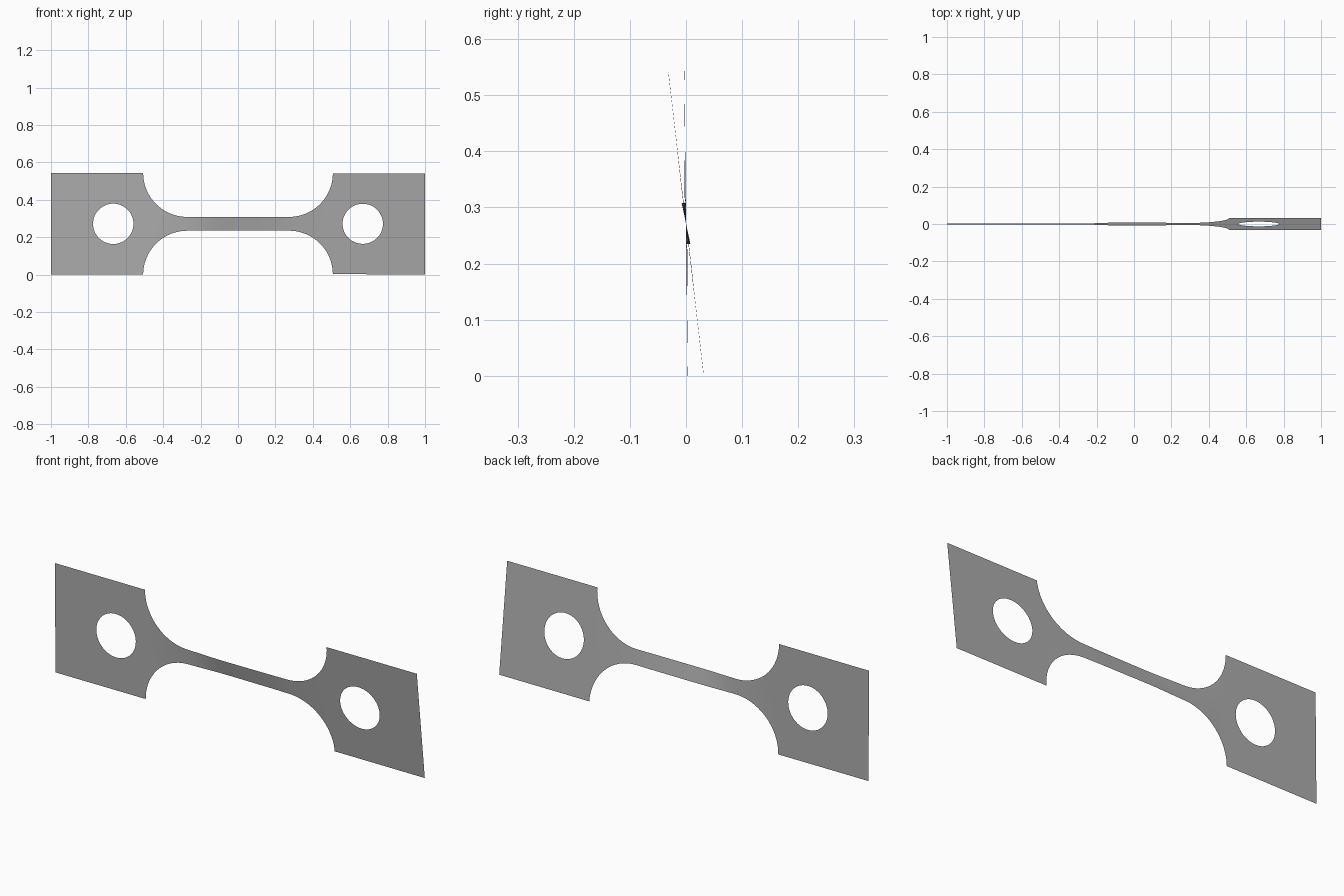
import bpy
import bmesh
from math import sin, cos, pi, radians, sqrt

cube = bpy.data.objects.get("Cube")
if cube:
    bpy.data.objects.remove(cube)

HALF = 0.2715              # half height of the grips, also the centre height
NECK = 0.037               # half height of the gauge section
FILLET_X, FILLET_R = 0.272, 0.235
HOLE_X, HOLE_R = 0.667, 0.108
GRIP_X = 0.507
ROWS = 6
TWIST = [(-1, 0.6), (-0.5, 0.7), (-0.3, 3), (-0.08, 12), (0.12, 11), (0.32, 7.5), (0.5, 6.7), (1, 6.6)]


def twist(x):
    """Smoothly blended twist angle along the length."""
    for (x0, a0), (x1, a1) in zip(TWIST, TWIST[1:]):
        if x <= x1:
            t = (x - x0) / (x1 - x0)
            return radians(a0 + (a1 - a0) * t * t * (3 - 2 * t))
    return radians(TWIST[-1][1])


def outer(x):
    """Half height of the outline: neck, round fillet, square grip."""
    x = abs(x)
    if x >= GRIP_X - 1e-6:
        return HALF
    d = max(0, x - FILLET_X)
    return min(HALF, NECK + FILLET_R - sqrt(max(0, FILLET_R ** 2 - d * d)))


def inner(x):
    """Half height of the round hole."""
    d = abs(x) - HOLE_X
    return sqrt(max(0, HOLE_R ** 2 - d * d))


# Stations along half the length, dense around fillet and hole
half = [FILLET_X * i / 10 for i in range(10)]
half += [FILLET_X + FILLET_R * sin(pi / 2 * i / 20) for i in range(21)]
half += [HOLE_X - HOLE_R * cos(pi * i / 24) for i in range(25)]
half += [0.85, 0.92, 1.0]
stations = sorted({round(s * x, 6) for x in half for s in (-1, 1)})

# Twisted sheet, upper and lower halves mirrored about the centre line
bm = bmesh.new()
for side in (1, -1):
    grid = []
    for x in stations:
        lo, hi, a = inner(x), outer(x), twist(x)
        if lo < 1e-4:
            lo = 0
        column = []
        for r in range(ROWS + 1):
            v = side * (lo + (hi - lo) * r / ROWS)
            column.append(bm.verts.new((x, -v * sin(a), HALF + v * cos(a))))
        grid.append(column)
    for c0, c1 in zip(grid, grid[1:]):
        for r in range(ROWS):
            quad = [c0[r], c1[r], c1[r + 1], c0[r + 1]]
            bm.faces.new(quad if side == 1 else quad[::-1])
bmesh.ops.remove_doubles(bm, verts=bm.verts[:], dist=1e-5)

mesh = bpy.data.meshes.new("test_strip")
bm.to_mesh(mesh)
bm.free()
mesh.shade_smooth()

# Plain grey metal
grey = bpy.data.materials.new("plain grey")
grey.use_nodes = True
colour = (0.42, 0.42, 0.42, 1)
grey.diffuse_color = colour
grey.node_tree.nodes["Principled BSDF"].inputs["Base Color"].default_value = colour
mesh.materials.append(grey)

strip = bpy.data.objects.new("test_strip", mesh)
bpy.context.collection.objects.link(strip)
